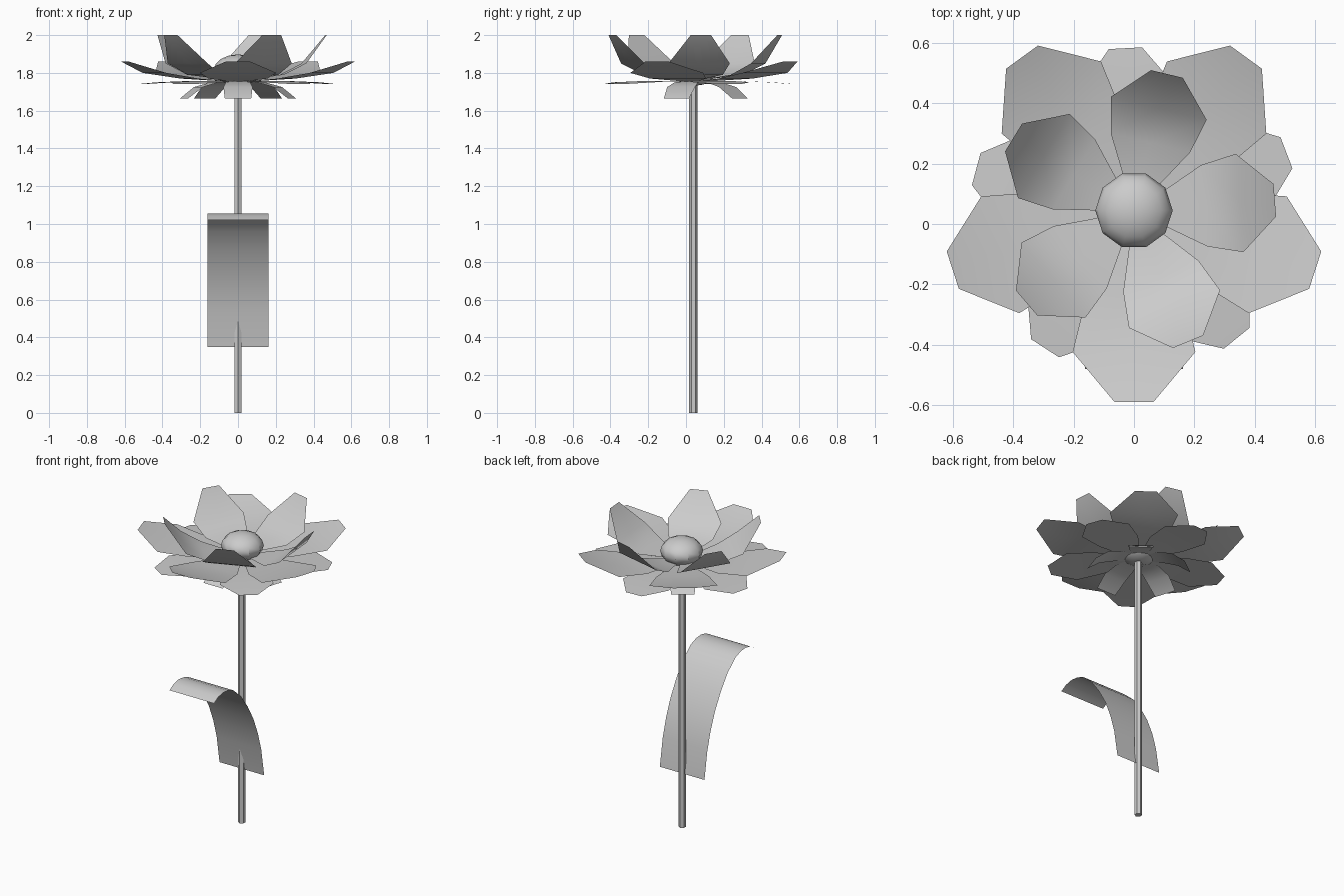
import bpy, bmesh
from math import radians, cos, sin, pi

if "Cube" in bpy.data.objects:
    bpy.data.objects.remove(bpy.data.objects["Cube"])

CY = 0.042  # flower axis in y


def new_object(name, bm):
    mesh = bpy.data.meshes.new(name)
    bm.to_mesh(mesh)
    bm.free()
    ob = bpy.data.objects.new(name, mesh)
    bpy.context.collection.objects.link(ob)
    smooth(ob)
    return ob


def smooth(ob):
    bpy.ops.object.select_all(action='DESELECT')
    ob.select_set(True)
    bpy.context.view_layer.objects.active = ob
    bpy.ops.object.shade_smooth_by_angle(angle=radians(35))


def petal_ring(name, start, profile):
    """Five petals; profile rows are (radius, half width, height)."""
    bm = bmesh.new()
    for k in range(5):
        a = radians(start + 72 * k)
        c, s = cos(a), sin(a)
        rows = [[bm.verts.new((r * c - w * t * s, CY + r * s + w * t * c, z))
                 for t in (-1, 0, 1)] for r, w, z in profile]
        for lo, hi in zip(rows, rows[1:]):
            for i in range(2):
                bm.faces.new((lo[i + 1], lo[i], hi[i], hi[i + 1]))
    return new_object(name, bm)


# Petals, from the top tier down, then the small drooping sepals
petal_ring("inner_petals", 4.5, [(0.06, 0.035, 1.765), (0.233, 0.135, 1.79),
                                 (0.35, 0.163, 1.85), (0.467, 0.054, 2.0)])
petal_ring("outer_petals", -90, [(0.06, 0.04, 1.755), (0.27, 0.155, 1.77),
                                 (0.465, 0.203, 1.80), (0.63, 0.065, 1.86)])
petal_ring("lower_petals", 21, [(0.06, 0.04, 1.755), (0.24, 0.13, 1.757),
                                (0.405, 0.16, 1.75), (0.54, 0.055, 1.74)])
petal_ring("sepals", -90, [(0.05, 0.04, 1.755), (0.13, 0.065, 1.75),
                           (0.22, 0.077, 1.725), (0.30, 0.07, 1.665)])

# Domed flower centre
bpy.ops.mesh.primitive_uv_sphere_add(segments=10, ring_count=8, radius=0.128,
                                     location=(0, CY + 0.003, 1.815), rotation=(0, 0, pi / 2))
centre = bpy.context.object
centre.name = "flower_centre"
centre.scale.z = 0.65
smooth(centre)

# Six-sided stem
bpy.ops.mesh.primitive_cylinder_add(vertices=6, radius=0.022, depth=1.76,
                                    location=(0, CY - 0.003, 0.88))
bpy.context.object.name = "stem"

# Curled strip leaf
bm = bmesh.new()
curve = [(0.04, 0.35), (0.01, 0.53), (-0.025, 0.65), (-0.07, 0.76), (-0.13, 0.865),
         (-0.20, 0.96), (-0.28, 1.03), (-0.335, 1.05), (-0.385, 1.055), (-0.435, 1.045),
         (-0.48, 1.02)]
edges = [[bm.verts.new((x, y, z)) for x in (-0.162, 0.162)] for y, z in curve]
for a, b in zip(edges, edges[1:]):
    bm.faces.new((a[0], a[1], b[1], b[0]))
new_object("leaf", bm)
